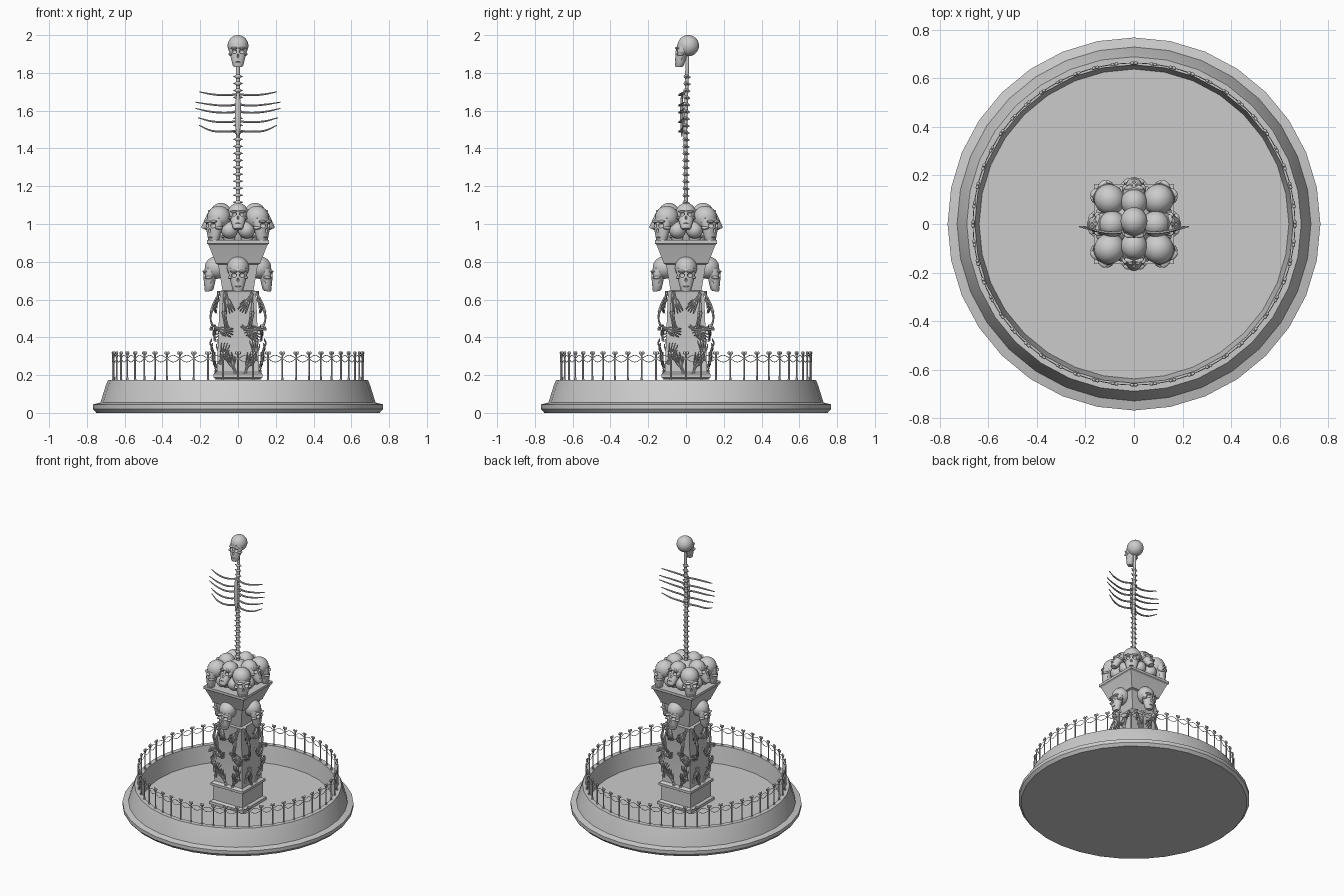
import bpy, bmesh
from math import pi, sin, cos, sqrt, radians
from mathutils import Matrix, Vector

if "Cube" in bpy.data.objects:
    bpy.data.objects.remove(bpy.data.objects["Cube"], do_unlink=True)

stone = bpy.data.materials.new("grey stone")
stone.use_nodes = True
stone.diffuse_color = (0.6, 0.6, 0.6, 1)
stone.node_tree.nodes["Principled BSDF"].inputs["Base Color"].default_value = (0.6, 0.6, 0.6, 1)


# ---------- helpers ----------
def place(name, data, matrix=None):
    ob = bpy.data.objects.new(name, data)
    bpy.context.collection.objects.link(ob)
    ob.matrix_world = matrix or Matrix()
    return ob


def smooth(ob, angle=40):
    ob.data.materials.clear()
    ob.data.materials.append(stone)
    bpy.ops.object.select_all(action='DESELECT')
    ob.select_set(True)
    bpy.context.view_layer.objects.active = ob
    bpy.ops.object.shade_smooth_by_angle(angle=radians(angle))
    return ob


def to_object(name, bm):
    bmesh.ops.remove_doubles(bm, verts=bm.verts, dist=1e-5)
    bmesh.ops.recalc_face_normals(bm, faces=bm.faces)
    mesh = bpy.data.meshes.new(name)
    bm.to_mesh(mesh)
    bm.free()
    return place(name, mesh)


def bake(name, ob):
    """Replace a curve or modified object with its final mesh."""
    bpy.context.view_layer.update()
    deps = bpy.context.evaluated_depsgraph_get()
    mesh = bpy.data.meshes.new_from_object(ob.evaluated_get(deps))
    bpy.data.objects.remove(ob, do_unlink=True)
    return smooth(place(name, mesh))


def rings(bm, sections, seg, phase=0.0, scale=1.0):
    """Loft of ellipses: (z, x radius, y radius, y centre)."""
    loops = []
    for z, rx, ry, cy in sections:
        loops.append([bm.verts.new((scale * rx * cos(phase + 2 * pi * i / seg),
                                    cy + scale * ry * sin(phase + 2 * pi * i / seg), z))
                      for i in range(seg)])
    for a, b in zip(loops, loops[1:]):
        for i in range(seg):
            j = (i + 1) % seg
            bm.faces.new((a[i], a[j], b[j], b[i]))


def turned(name, profile, seg, square=False):
    bm = bmesh.new()
    rings(bm, [(z, r, r, 0) for r, z in profile], seg,
          pi / 4 if square else 0, sqrt(2) if square else 1)
    return smooth(to_object(name, bm), 30)


def ball(bm, centre, radii, u=20, v=14):
    m = Matrix.Translation(centre) @ Matrix.Diagonal((*radii, 1))
    bmesh.ops.create_uvsphere(bm, u_segments=u, v_segments=v, radius=1, matrix=m)


def tubes(name, paths, depth):
    """Tapered round tubes along paths of (x, y, z, thickness)."""
    cu = bpy.data.curves.new(name, 'CURVE')
    cu.dimensions = '3D'
    cu.bevel_depth, cu.bevel_resolution, cu.resolution_u = depth, 1, 4
    cu.use_fill_caps = True
    for path in paths:
        sp = cu.splines.new('BEZIER')
        sp.bezier_points.add(len(path) - 1)
        for bp, p in zip(sp.bezier_points, path):
            bp.co, bp.radius = p[:3], p[3]
            bp.handle_left_type = bp.handle_right_type = 'AUTO'
    return bake(name, place(name, cu))


def turn(a, axis='Z'):
    return Matrix.Rotation(a, 4, axis)


def move(x, y, z):
    return Matrix.Translation((x, y, z))


# ---------- basin ----------
turned("basin", [(0, 0), (.75, 0), (.767, .02), (.767, .045), (.728, .055), (.7, .145),
                 (.688, .175), (.655, .175), (.637, .05), (0, .05)], 32)

# ---------- pedestal ----------
turned("pedestal", [(0, .05), (.135, .05), (.135, .07), (.118, .08), (.118, .18), (.13, .187),
                    (.13, .205), (.112, .217), (.096, .63), (.1, .645), (.082, .648),
                    (.105, .785), (.118, .79), (.122, .803), (.156, .89), (.165, .897),
                    (.165, .915), (0, .915)], 4, square=True)

# ---------- fence of bone posts with crossing chains ----------
POSTS = 52
RAIL = .662
bm = bmesh.new()
rings(bm, [(.17, 0, 0, 0), (.17, .007, .007, 0), (.195, .0045, .0045, 0),
           (.295, .0045, .0045, 0), (.315, .007, .007, 0), (.32, 0, 0, 0)], 6)
for s in (-1, 1):
    ball(bm, (s * .008, 0, .317), (.008, .007, .009), 8, 6)
post = smooth(to_object("fence_post", bm))
half = pi / POSTS
chain = tubes("fence_chain", [[(RAIL * sin(t * half), -RAIL * cos(t * half), .287 + s * h, 1)
                               for t, h in ((0, 0), (1, .018), (2, 0))] for s in (-1, 1)], .0018)
for k in range(POSTS):
    spin = turn(2 * half * k)
    if k == 0:
        post.matrix_world = move(0, -RAIL, 0)
    else:
        place("fence_post", post.data, spin @ move(0, -RAIL, 0))
        place("fence_chain", chain.data, spin)

# ---------- skull: cranium joined to face, then sockets cut ----------
bm = bmesh.new()
ball(bm, (0, .012, .029), (.055, .057, .056), 28, 18)
skull = to_object("skull", bm)
bm = bmesh.new()
rings(bm, [(-.085, 0, 0, -.038), (-.085, .02, .016, -.038), (-.075, .028, .023, -.034),
           (-.05, .034, .027, -.03), (-.025, .041, .031, -.026), (.005, .047, .034, -.02),
           (.03, .044, .03, -.016), (.04, 0, 0, -.016)], 20)
face = to_object("face_helper", bm)
bm = bmesh.new()
for s in (-1, 1):
    ball(bm, (s * .038, -.03, -.016), (.013, .02, .008), 12, 8)
    ball(bm, (s * .02, -.045, .016), (.021, .013, .007), 12, 8)
cheeks = to_object("cheek_helper", bm)
bm = bmesh.new()
for s in (-1, 1):
    ball(bm, (s * .02, -.055, -.002), (.014, .022, .012), 14, 10)
    ball(bm, (s * .037, -.01, -.05), (.009, .015, .018), 12, 8)
ball(bm, (0, -.06, -.026), (.007, .014, .011), 10, 8)
ball(bm, (0, -.062, -.058), (.022, .012, .003), 12, 6)
sockets = to_object("socket_helper", bm)
for other, op in ((face, 'UNION'), (cheeks, 'UNION'), (sockets, 'DIFFERENCE')):
    mod = skull.modifiers.new(op, 'BOOLEAN')
    mod.operation, mod.object, mod.solver, mod.use_self = op, other, 'EXACT', True
skull = bake("top_skull", skull)
for helper in (face, cheeks, sockets):
    bpy.data.objects.remove(helper, do_unlink=True)
skull.matrix_world = move(0, 0, 1.915)


def add_skull(name, spin, pos, size, tilt=0.0, yaw=0.0):
    place(name, skull.data, turn(spin) @ move(*pos) @ turn(yaw) @ turn(tilt, 'X')
          @ Matrix.Scale(size, 4))


# ---------- hand with fanned finger bones, fingers toward +z ----------
fingers = []
for i in range(4):
    f = i - 1.5
    tip = .075 - .005 * abs(f - .3)
    fingers.append([(f * .004, 0, 0, 1.2), (f * .009, -.006, .03, 1),
                    (f * .013, -.012, .052, .9), (f * .015, -.002, tip, .5)])
fingers.append([(.006, 0, 0, 1.2), (.022, -.006, .02, 1), (.029, -.002, .042, .5)])
fingers.append([(-.004, 0, -.045, 1.5), (-.003, 0, -.02, 1), (-.002, 0, .004, 1.6)])
fingers.append([(.006, 0, -.045, 1.5), (.005, 0, -.02, 1), (.004, 0, .004, 1.6)])
hand = tubes("hand", fingers, .0045)

# ---------- bent arm bulging away from the shaft ----------
arm_bones = [[(.07, -.09, .64, 1.3), (.074, -.122, .595, .9), (.075, -.142, .535, 1.5)]]
for off in (-.006, .006):
    arm_bones.append([(.075 + off, -.142, .535, 1.2), (.068 + off, -.144, .49, .8),
                      (.055 + off, -.122, .435, 1.2)])
arm = tubes("arm", arm_bones, .006)

# position across the face, distance out, height, roll, lean
HANDS = [(-.055, .106, .6, 2.9, .05), (.055, .108, .595, 3.7, .1),
         (-.095, .122, .445, 1.9, -.1), (.055, .12, .435, 2.2, -.1),
         (.105, .125, .44, -1.7, -.1), (-.085, .128, .3, .3, .05),
         (.09, .13, .32, -.1, .1), (-.03, .118, .25, -.4, 0), (.05, .12, .25, .35, .1)]

# ---------- the four decorated sides ----------
for k in range(4):
    spin = k * pi / 2
    add_skull("neck_skull", spin, (0, -.125, .737), 1.06, .1)
    add_skull("corner_skull", spin, (.108, -.108, 1.0), 1.12, .1, pi / 4)
    add_skull("side_skull", spin, (0, -.112, 1.035), .98, -.4)
    for s in (-1, 1):
        add_skull("turned_skull", spin, (s * .045, -.1, .945), .8, 0, pi)
        place("arm", arm.data, turn(spin) @ Matrix.Diagonal((s, 1, 1, 1)))
    for u, d, z, roll, lean in HANDS:
        place("hand", hand.data, turn(spin) @ move(u, -d, z) @ turn(roll, 'Y') @ turn(lean, 'X'))
for pattern in (hand, arm):
    bpy.data.objects.remove(pattern, do_unlink=True)

# ---------- heap under the skulls ----------
bm = bmesh.new()
ball(bm, (0, 0, .97), (.1, .1, .12))
smooth(to_object("skull_heap_core", bm))

# ---------- spine ----------
bm = bmesh.new()
rings(bm, [(1.05, 0, 0, 0), (1.05, .012, .011, 0), (1.5, .011, .01, -.003),
           (1.9, .01, .01, .008), (1.9, 0, 0, .008)], 10)
for i in range(19):
    z = 1.115 + i * .037
    y = -.003 + .006 * max(0, (z - 1.5) / .3)
    ball(bm, (0, y, z), (.028, .007, .006), 10, 6)
    ball(bm, (0, y, z), (.017, .015, .012), 10, 6)
    ball(bm, (0, y + .012, z - .004), (.005, .01, .006), 8, 6)
smooth(to_object("spine", bm))

# ---------- ribs and breastbone ----------
RIBS = [(1.683, .205, 1.7), (1.628, .225, 1.645), (1.59, .225, 1.612),
        (1.54, .21, 1.562), (1.49, .205, 1.522)]
paths = []
for z, reach, tip in RIBS:
    for s in (-1, 1):
        paths.append([(0, -.012, z + .005, 1.2), (s * .06, -.034, z - .001, 1.1),
                      (s * .14, -.03, z + .004, 1), (s * reach, -.01, tip, .5)])
tubes("ribs", paths, .0055)
bm = bmesh.new()
ball(bm, (0, -.022, 1.58), (.016, .009, .12), 12, 10)
smooth(to_object("breastbone", bm))
